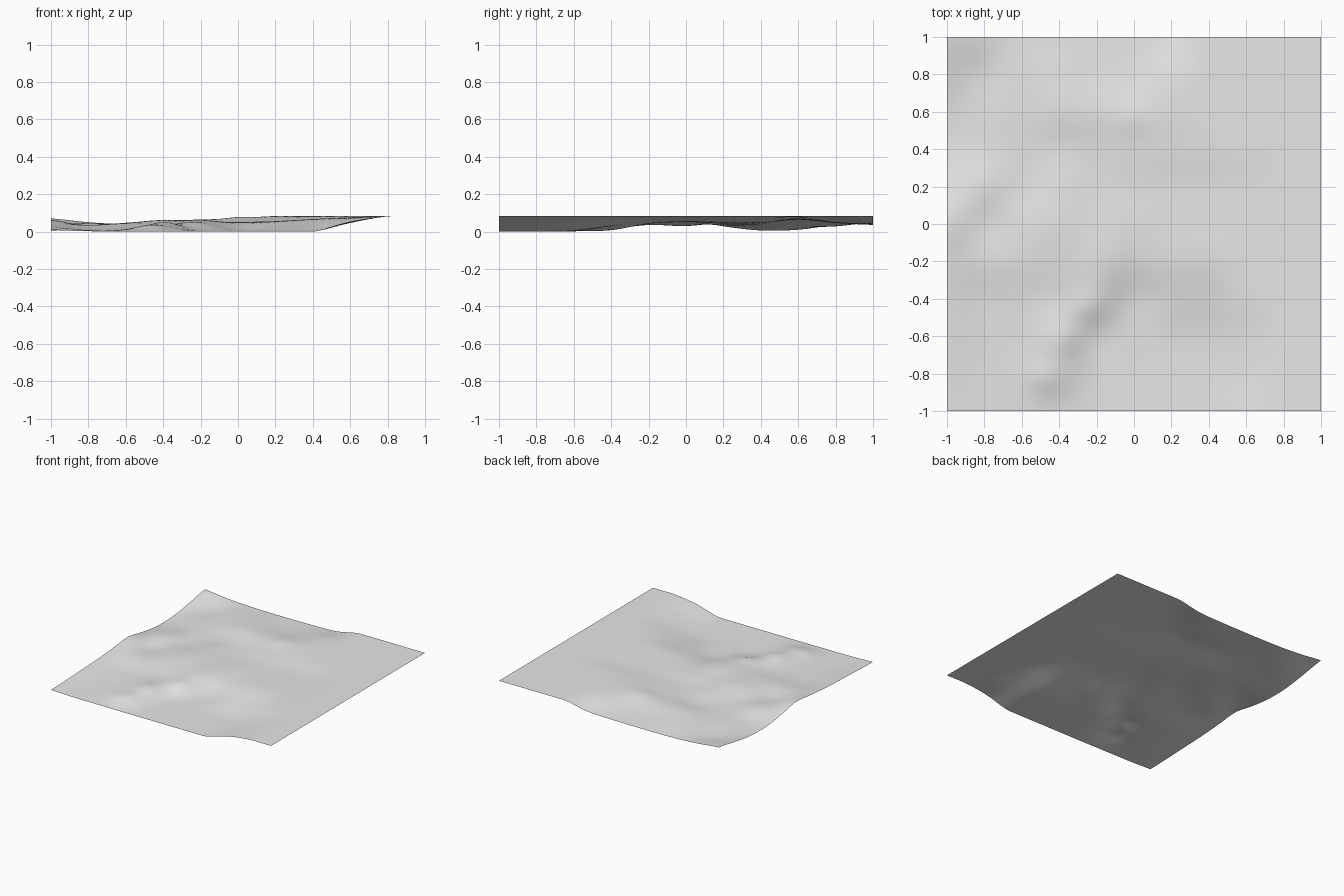
import bpy
import bmesh
from math import exp, floor

default_cube = bpy.data.objects.get("Cube")
if default_cube:
    bpy.data.objects.remove(default_cube, do_unlink=True)

# Coarse relief in thousandths: rows run from back to front, columns from -x to +x
PLATEAU = 83
RELIEF = [
    [70, 50, 39, 36, 36, 38, 46],
    [38, 28, 46, 50, 46, 50, 74],
    [10, 28, 44, 60, 64, 70],
    [6, 27, 36, 42, 48, 60, 73, 81],
    [28, 46, 34, 54, 44, 48, 57, 67, 76],
    [62, 30, 46, 62, 54, 51, 56, 66, 76],
    [45, 35, 44, 50, 62, 42, 52, 64, 76],
    [30, 14, 22, 34, 44, 8, 24, 36, 70],
    [22, 8, 14, 42, 6, 2, 2, 8, 52, 81],
    [14, 3, 10, 26, 0, 0, 0, 0, 46, 81],
    [8, 2, 1, 0, 0, 0, 0, 1, 54, 81],
]
COUNT = len(RELIEF)

# Small crests sharper than the coarse relief: x, y, radius, height
CRESTS = [
    (-0.48, -0.82, 0.09, 14),
    (-0.38, -0.62, 0.08, 10),
    (-0.25, -0.45, 0.08, 12),
    (0.0, 0.56, 0.08, 8),
]


def sample(row, column):
    """Height at a lattice point; rows that stop early continue as plateau."""
    row = min(max(row, 0), COUNT - 1)
    column = min(max(column, 0), COUNT - 1)
    values = RELIEF[row]
    return values[column] if column < len(values) else PLATEAU


def spline(a, b, c, d, t):
    """Smooth curve through b and c."""
    return b + t / 2 * (c - a + t * (2 * a - 5 * b + 4 * c - d
                                     + t * (3 * (b - c) + d - a)))


def height(x, y):
    u = (x + 1) / 2 * (COUNT - 1)
    v = (1 - y) / 2 * (COUNT - 1)
    column, row = floor(u), floor(v)
    lines = []
    for r in range(row - 1, row + 3):
        points = [sample(r, c) for c in range(column - 1, column + 3)]
        lines.append(spline(*points, u - column))
    z = spline(*lines, v - row)
    for cx, cy, radius, rise in CRESTS:
        z += rise * exp(-((x - cx) ** 2 + (y - cy) ** 2) / radius ** 2)
    return min(max(z, 0), PLATEAU) / 1000


# Terrain sheet
bm = bmesh.new()
bmesh.ops.create_grid(bm, x_segments=64, y_segments=64, size=1)
for vert in bm.verts:
    vert.co.z = height(vert.co.x, vert.co.y)
for face in bm.faces:
    face.smooth = True
mesh = bpy.data.meshes.new("terrain")
bm.to_mesh(mesh)
bm.free()
terrain = bpy.data.objects.new("terrain", mesh)
bpy.context.collection.objects.link(terrain)

# Single plain grey surface
grey = bpy.data.materials.new("light_grey")
grey.use_nodes = True
colour = (0.8, 0.8, 0.8, 1)
grey.diffuse_color = colour
grey.node_tree.nodes["Principled BSDF"].inputs["Base Color"].default_value = colour
mesh.materials.append(grey)
